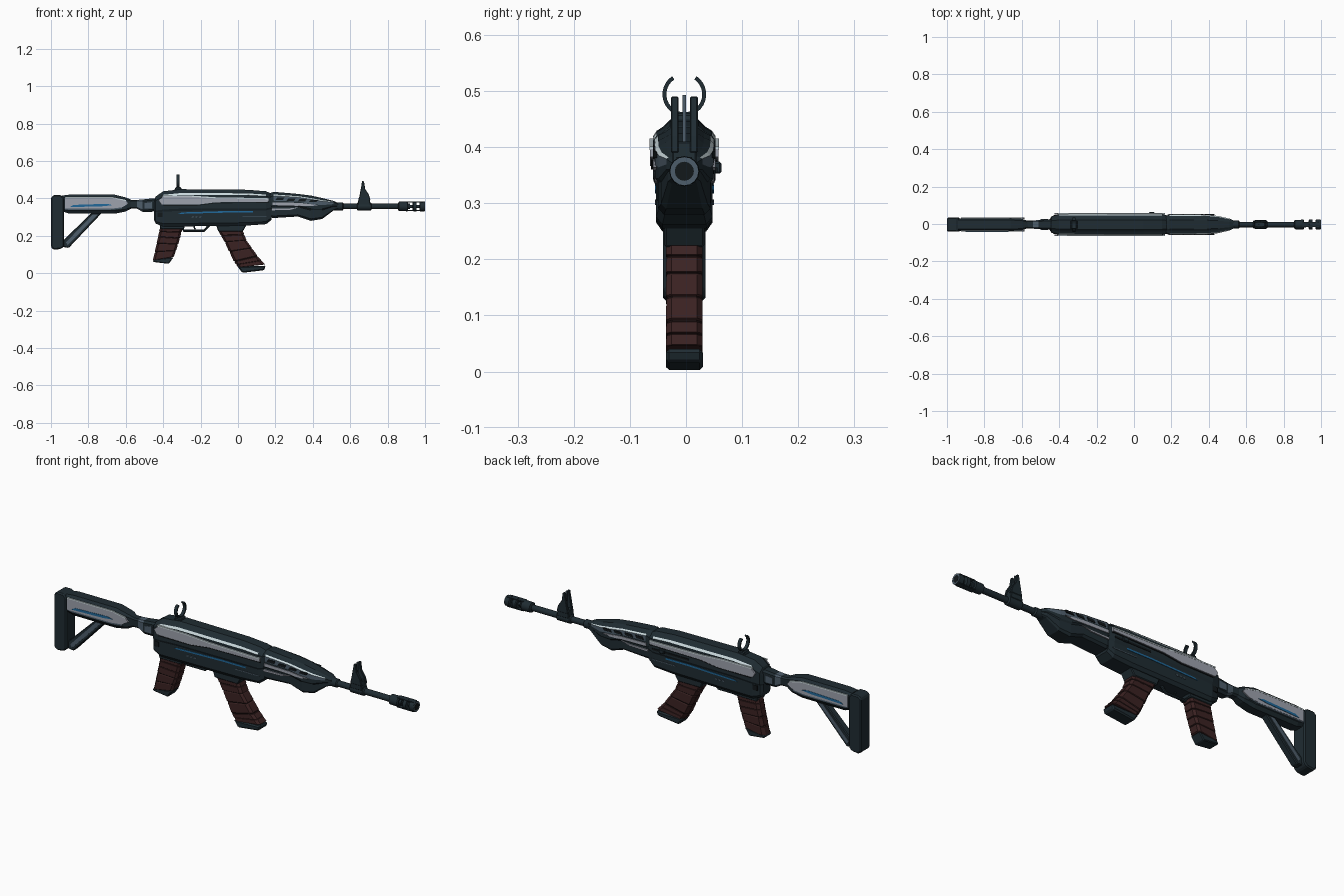
import bpy, bmesh, math
from mathutils import Vector

if "Cube" in bpy.data.objects:
    bpy.data.objects.remove(bpy.data.objects["Cube"])

AXIS_Y = -0.003  # the side handle pushes the main axis off centre


def material(name, rgb):
    m = bpy.data.materials.new(name)
    m.use_nodes = True
    m.diffuse_color = (*rgb, 1)
    m.node_tree.nodes["Principled BSDF"].inputs["Base Color"].default_value = (*rgb, 1)
    return m


DARK = material("dark slate", (0.014, 0.025, 0.032))
BLACK = material("groove black", (0.006, 0.009, 0.011))
STEEL = material("blue steel", (0.075, 0.11, 0.145))
PALE = material("pale grey panel", (0.34, 0.36, 0.42))
LIGHT = material("light edge", (0.60, 0.70, 0.73))
BLUE = material("blue stripe", (0.015, 0.14, 0.32))
BROWN = material("brown grip", (0.043, 0.016, 0.016))
SEAM = material("dark brown seam", (0.014, 0.007, 0.007))


def finish(name, bm, mats, smooth=False, bevel=0):
    bmesh.ops.recalc_face_normals(bm, faces=bm.faces)
    me = bpy.data.meshes.new(name)
    bm.to_mesh(me)
    bm.free()
    ob = bpy.data.objects.new(name, me)
    ob.location.y = AXIS_Y
    bpy.context.collection.objects.link(ob)
    for m in mats:
        me.materials.append(m)
    if bevel:
        mod = ob.modifiers.new("bevel", "BEVEL")
        mod.width, mod.segments = bevel, 1
    if smooth:
        bpy.ops.object.select_all(action="DESELECT")
        ob.select_set(True)
        bpy.context.view_layer.objects.active = ob
        bpy.ops.object.shade_smooth_by_angle()


def loft(name, rings, mats, pick=None, smooth=False):
    """Skin a list of closed rings and cap both ends."""
    bm = bmesh.new()
    rows = [[bm.verts.new(p) for p in ring] for ring in rings]
    n = len(rows[0])
    for i in range(len(rows) - 1):
        for j in range(n):
            k = (j + 1) % n
            f = bm.faces.new((rows[i][j], rows[i][k], rows[i + 1][k], rows[i + 1][j]))
            f.material_index = pick(i, min(j, n - 2 - j)) if pick else 0
    bm.faces.new(rows[0])
    bm.faces.new(rows[-1])
    finish(name, bm, mats, smooth)


def hull(name, stations, profile, mats, pick=None):
    """Symmetric shell: stations are x, bottom, top, half width."""
    rings = []
    for x, b, t, w in stations:
        half = [(w * u, b + (t - b) * v) for u, v in profile]
        rings.append([(x, y, z) for y, z in half] + [(x, -y, z) for y, z in reversed(half)])
    loft(name, rings, mats, pick)


def prism(name, outline, y0, y1, mat, bevel=0):
    """Side outline (x, z) extruded from y0 to y1."""
    bm = bmesh.new()
    a, b = [[bm.verts.new((x, y, z)) for x, z in outline] for y in (y0, y1)]
    bm.faces.new(a)
    bm.faces.new(b)
    for i in range(len(a)):
        k = (i + 1) % len(a)
        bm.faces.new((a[i], a[k], b[k], b[i]))
    finish(name, bm, [mat], bevel=bevel)


def plates(name, outline, y, mat, thick=0.005):
    for side, s in (("left_side", 1), ("right_side", -1)):
        prism(f"{name}_{side}", outline, s * (y - 0.003), s * (y + thick), mat)


def rect(x0, x1, z0, z1, slant=0):
    return [(x0, z0), (x1, z0), (x1 + slant, z1), (x0 + slant, z1)]


def strip(line, h):
    """Outline of a stripe of height h above a polyline."""
    return line + [(x, z + h) for x, z in reversed(line)]


def revolve(name, steps, mat, z=0.357, n=16):
    rings = [[(x, r * math.cos(2 * math.pi * k / n), z + r * math.sin(2 * math.pi * k / n))
              for k in range(n)] for x, r in steps]
    loft(name, rings, [mat], smooth=True)


def tube(name, path, r, mat, n=8):
    """Round bar along a path in the y = 0 plane."""
    path, nrm = [Vector(p) for p in path], Vector((0, 1, 0))
    rings = []
    for i, p in enumerate(path):
        side = (path[min(i + 1, len(path) - 1)] - path[max(i - 1, 0)]).normalized().cross(nrm)
        rings.append([p + r * (nrm * math.cos(2 * math.pi * k / n) + side * math.sin(2 * math.pi * k / n))
                      for k in range(n)])
    loft(name, rings, [mat], smooth=True)


def along(pts, t):
    f = t * (len(pts) - 1)
    i = min(int(f), len(pts) - 2)
    return Vector(pts[i]).lerp(Vector(pts[i + 1]), f - i)


def banded(name, back, front, w, bands):
    """Curved handle of wrapped bands divided by narrow seams."""
    shape = [(-1, .5), (-.8, 1), (.8, 1), (1, .7), (1, -.7), (.8, -1), (-.8, -1), (-1, -.5)]
    rings = []
    for b in range(bands):
        for f, s in ((0, 0.95), (0.06, 1), (0.88, 1.02), (0.94, 0.95)):
            t = (b + f) / bands
            p, q = along(back, t), along(front, t)
            c, h = (p + q) / 2, (q - p) / 2 * s
            rings.append([(c.x + h.x * u, w * s * v, c.y + h.y * u) for u, v in shape])
    loft(name, rings, [BROWN, SEAM], lambda i, j: 1 if i % 4 == 3 else 0)


# Main body shells
shell = [(.7, 0), (.9, .08), (.9, .42), (1, .48), (1, .66), (1, .85), (.88, .9), (.66, .94), (.45, 1)]
hull("receiver", [(-.45, .285, .385, .03), (-.44, .265, .41, .045), (-.40, .25, .438, .055),
                  (-.30, .25, .449, .056), (.05, .255, .446, .056), (.15, .262, .438, .056),
                  (.18, .285, .425, .048)], shell, [DARK, LIGHT],
     lambda i, j: 1 if j == 5 and 1 < i < 5 else 0)
hull("handguard", [(.165, .30, .425, .046), (.19, .295, .435, .053), (.32, .303, .424, .053),
                   (.39, .28, .415, .052), (.45, .29, .402, .046), (.51, .335, .387, .032),
                   (.535, .345, .375, .02)], shell, [DARK, LIGHT, STEEL],
     lambda i, j: {5: 1, 4: 2}.get(j, 0) if 0 < i < 5 else 0)

# Body panels, stripes and slots
plates("receiver_panel", [(-.41, .367), (-.425, .39), (-.40, .412), (-.25, .411), (-.12, .402), (.165, .397),
                          (.165, .382), (-.12, .379), (-.22, .366)], .056, PALE)
plates("receiver_panel_trim", strip([(-.41, .409), (-.25, .409), (-.12, .40), (.165, .395)], .006), .056, LIGHT, .006)
plates("receiver_panel_seam", strip([(-.40, .360), (-.22, .360), (-.12, .373), (.165, .376)], .004), .056, BLACK, .003)
plates("receiver_blue_stripe", [(-.32, .317), (-.30, .325), (-.05, .333), (.08, .332), (.08, .324), (-.05, .324)],
       .0505, BLUE, .002)
plates("receiver_steel_line", rect(.02, .15, .303, .307, .01), .0505, STEEL, .002)
for k in range(3):
    plates(f"receiver_tick_{k}", rect(-.25 + k * .02, -.24 + k * .02, .297, .304, .006), .0505, STEEL, .002)
for k in range(4):
    x = .20 + k * .06
    plates(f"handguard_slot_{k}", rect(x, x + .04, .390 - k * .003, .404 - k * .004, .008), .052, BLACK, .004)
plates("handguard_panel", [(.185, .364), (.185, .379), (.33, .376), (.43, .364), (.39, .358)], .053, PALE, .003)
plates("handguard_lower_streak", [(.18, .336), (.18, .346), (.28, .347), (.33, .353), (.28, .339)], .0495, PALE, .004)
plates("receiver_rear_vent", rect(-.43, -.405, .30, .325), .045, BLACK)

# Bolt handle on the left side
prism("bolt_rail", rect(-.05, .15, .355, .364), .05, .059, BLACK)
prism("bolt_handle", rect(.08, .11, .353, .374), .05, .066, DARK, .003)

# Stock, neck, strut and butt
box = [(.65, 0), (1, .16), (1, .86), (.7, 1)]
hull("stock", [(-.94, .33, .415, .033), (-.90, .318, .42, .034), (-.66, .318, .42, .034),
               (-.60, .330, .405, .031), (-.57, .345, .392, .02)], box, [DARK])
plates("stock_panel", [(-.925, .345), (-.925, .404), (-.67, .404), (-.60, .388), (-.585, .372),
                       (-.62, .352), (-.68, .345)], .033, PALE, .004)
plates("stock_panel_trim", strip([(-.925, .401), (-.67, .401), (-.60, .386)], .006), .033, LIGHT, .005)
plates("stock_lower_trim", strip([(-.925, .339), (-.68, .339), (-.62, .346)], .006), .033, STEEL, .003)
plates("stock_blue_stripe", [(-.90, .353), (-.88, .365), (-.70, .371), (-.67, .364), (-.72, .358)], .037, BLUE, .002)
hull("stock_neck", [(-.59, .345, .392, .022), (-.54, .345, .392, .022), (-.51, .328, .394, .024),
                    (-.46, .328, .400, .027), (-.43, .34, .40, .027)], box, [STEEL, DARK],
     lambda i, j: 0 if i == 1 else 1)
plates("neck_panel", [(-.50, .345), (-.50, .375), (-.46, .38), (-.46, .345)], .0245, STEEL, .004)
prism("stock_strut", [(-.935, .175), (-.935, .14), (-.905, .135), (-.73, .32), (-.785, .32)], -.018, .018, DARK, .004)
plates("strut_face", [(-.92, .165), (-.91, .15), (-.75, .315), (-.775, .315)], .018, STEEL, .002)
prism("butt_plate", [(-.985, .125), (-1, .14), (-1, .405), (-.985, .418), (-.945, .418), (-.93, .40),
                     (-.93, .145), (-.945, .13)], -.038, .038, DARK, .006)

# Grip, magazine and trigger
banded("grip", [(-.415, .25), (-.43, .18), (-.455, .065)], [(-.295, .25), (-.315, .17), (-.345, .085)], .031, 5)
prism("grip_cap", [(-.45, .075), (-.455, .06), (-.37, .05), (-.345, .085)], -.03, .03, DARK, .004)
banded("magazine", [(-.11, .235), (-.07, .165), (-.02, .06), (.003, .03)],
       [(.022, .235), (.045, .175), (.105, .09), (.146, .045)], .032, 6)
prism("magazine_foot", [(-.002, .036), (.022, .002), (.14, .016), (.148, .04)], -.033, .033, DARK, .006)
prism("magazine_well", [(-.12, .265), (-.105, .222), (.025, .222), (.05, .265)], -.036, .036, DARK, .004)
prism("grip_mount", [(-.42, .265), (-.415, .235), (-.29, .235), (-.28, .265)], -.034, .034, DARK, .004)
tube("trigger_guard", [(-.305, 0, .255), (-.29, 0, .228), (-.18, 0, .228), (-.155, 0, .255)], .007, DARK)
tube("trigger", [(-.23, 0, .26), (-.235, 0, .246), (-.228, 0, .235)], .004, DARK)

# Barrel and slotted muzzle
revolve("barrel", [(.50, .021), (.56, .021), (.565, .015), (.92, .015)], DARK)
revolve("sight_collar", [(.635, .015), (.64, .022), (.71, .022), (.715, .015)], DARK)
revolve("muzzle_collar", [(.855, .015), (.86, .025), (.905, .026), (.91, .022)], DARK)
for k in range(2):
    revolve(f"muzzle_ring_{k}", [(.934 + k * .036, .022), (.938 + k * .036, .027),
                                 (.955 + k * .043, .026)], DARK)
revolve("muzzle_core", [(.90, .008), (.99, .008)], DARK)
for k, z in enumerate((.377, .332)):
    prism(f"muzzle_bar_{k}", rect(.90, .99, z, z + .005), -.014, .014, DARK)
revolve("muzzle_face", [(.995, .025), (.9995, .025)], STEEL)
revolve("muzzle_bore", [(.995, .017), (1.0, .017)], BLACK)

# Front sight
ear = [(.645, .39), (.66, .47), (.663, .49), (.674, .49), (.68, .45), (.70, .42), (.708, .39)]
for side, y in (("left", .017), ("right", -.017)):
    prism(f"front_sight_ear_{side}", ear, y - .007, y + .007, DARK, .002)
prism("front_sight_base", [(.64, .365), (.645, .405), (.70, .41), (.71, .365)], -.022, .022, DARK, .003)
prism("front_sight_post", rect(.664, .671, .39, .493), -.003, .003, STEEL)

# Rear sight: flat ring open at the top
arc = [math.radians(124 + 292 * k / 24) for k in range(25)]
loft("rear_sight_ring", [[(x, r * math.cos(a), .494 + r * math.sin(a))
                          for x, r in ((-.328, .032), (-.312, .032), (-.312, .039), (-.328, .039))]
                         for a in arc], [DARK], smooth=True)
prism("rear_sight_base", [(-.345, .43), (-.335, .46), (-.305, .46), (-.295, .43)], -.022, .022, DARK, .004)
